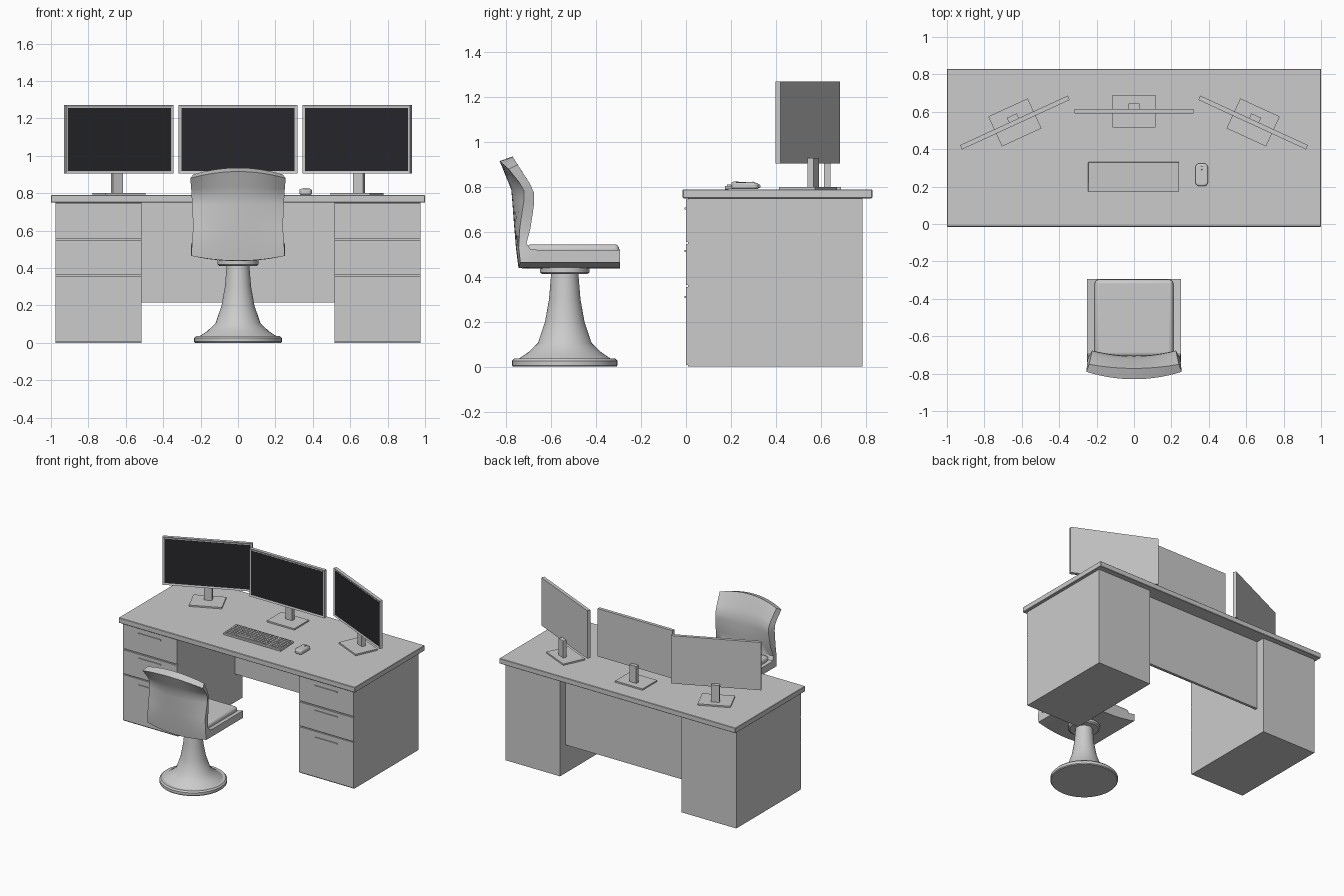
import bpy, bmesh, math
from mathutils import Matrix, Vector

if "Cube" in bpy.data.objects:
    bpy.data.objects.remove(bpy.data.objects["Cube"])


def finish(name, bm, matrix=None, smooth=False, bevel=0, segs=2, mat=None):
    bmesh.ops.recalc_face_normals(bm, faces=bm.faces)
    me = bpy.data.meshes.new(name)
    bm.to_mesh(me)
    bm.free()
    ob = bpy.data.objects.new(name, me)
    bpy.context.collection.objects.link(ob)
    if matrix:
        ob.matrix_world = matrix
    if bevel:
        m = ob.modifiers.new("bevel", "BEVEL")
        m.width, m.segments = bevel, segs
    if mat:
        me.materials.append(mat)
    if smooth:
        bpy.ops.object.select_all(action='DESELECT')
        ob.select_set(True)
        bpy.context.view_layer.objects.active = ob
        bpy.ops.object.shade_smooth_by_angle(angle=math.radians(35))
    return ob


def add_box(bm, x0, x1, y0, y1, z0, z1):
    m = Matrix.Translation(((x0 + x1) / 2, (y0 + y1) / 2, (z0 + z1) / 2)) @ \
        Matrix.Diagonal((x1 - x0, y1 - y0, z1 - z0, 1))
    return bmesh.ops.create_cube(bm, size=1, matrix=m)


def box(name, *dims, **kw):
    bm = bmesh.new()
    add_box(bm, *dims)
    return finish(name, bm, **kw)


def lathe(name, profile, center, steps=40):
    bm = bmesh.new()
    vs = [bm.verts.new((r, 0, z)) for r, z in profile]
    es = [bm.edges.new(p) for p in zip(vs, vs[1:])]
    bmesh.ops.spin(bm, geom=vs + es, cent=(0, 0, 0), axis=(0, 0, 1),
                   angle=2 * math.pi, steps=steps)
    bmesh.ops.remove_doubles(bm, verts=bm.verts, dist=1e-5)
    return finish(name, bm, Matrix.Translation(center), smooth=True)


dark = bpy.data.materials.new("screen_dark")
dark.diffuse_color = (0.02, 0.02, 0.025, 1)
dark.use_nodes = True
dark.node_tree.nodes["Principled BSDF"].inputs["Base Color"].default_value = dark.diffuse_color

# Desk: top, back panel, two drawer pedestals
box("desk_top", -1, 1, -0.015, 0.83, 0.75, 0.79, bevel=0.003, segs=1)
box("modesty_panel", -0.515, 0.515, 0.70, 0.72, 0.215, 0.75)
for side, s in (("left", -1), ("right", 1)):
    cx = s * 0.746
    box(side + "_pedestal", cx - 0.231, cx + 0.231, 0.01, 0.787, 0, 0.75)
    drawers = ((0.556, 0.745, 0.705), (0.364, 0.546, 0.515), (0.008, 0.356, 0.31))
    for i, (z0, z1, hz) in enumerate(drawers):
        box(f"{side}_drawer_{i}", cx - 0.229, cx + 0.229, 0.001, 0.012, z0, z1)
        box(f"{side}_handle_{i}", cx - 0.095, cx + 0.095, -0.006, 0.002, hz - 0.004, hz + 0.004)

# Three monitors angled around the user
for name, x, y, a in (("left", -0.637, 0.543, 24.7), ("center", 0, 0.603, 0),
                      ("right", 0.637, 0.543, -24.7)):
    m = Matrix.Translation((x, y, 0)) @ Matrix.Rotation(math.radians(a), 4, 'Z')
    # body with a bezel stepped in around the screen
    bm = bmesh.new()
    add_box(bm, -0.317, 0.317, -0.013, 0.012, 0.905, 1.271)
    bm.normal_update()
    front = [f for f in bm.faces if f.normal.y < -0.9]
    bmesh.ops.inset_region(bm, faces=front, thickness=0.014)
    bmesh.ops.translate(bm, verts=front[0].verts, vec=(0, 0.003, 0))
    finish(name + "_monitor_body", bm, m)
    box(name + "_screen", -0.303, 0.303, -0.011, -0.005, 0.919, 1.257, matrix=m, mat=dark)
    box(name + "_monitor_post", -0.029, 0.029, 0.011, 0.04, 0.795, 0.93, matrix=m)
    box(name + "_monitor_base", -0.116, 0.116, -0.088, 0.088, 0.79, 0.801, matrix=m)

# Keyboard: tilted slab with a main block and a number pad
km = Matrix.Translation((-0.002, 0.252, 0.797)) @ Matrix.Rotation(math.radians(2.5), 4, 'X')
box("keyboard_body", -0.243, 0.243, -0.079, 0.079, -0.004, 0.011, matrix=km, bevel=0.003)
bm = bmesh.new()
for start, cols in ((-0.236, 15), (0.14, 4)):
    for r in range(6):
        for c in range(cols):
            if r == 0 and start < 0 and 4 <= c <= 9:
                continue
            kx, ky = start + c * 0.0242, -0.068 + r * 0.0225
            add_box(bm, kx, kx + 0.02, ky, ky + 0.018, 0.01, 0.017)
add_box(bm, -0.236 + 4 * 0.0242, -0.236 + 9 * 0.0242 + 0.02, -0.068, -0.05, 0.01, 0.017)
finish("keyboard_keys", bm, km)

# Mouse with a scroll wheel
bm = bmesh.new()
add_box(bm, -0.033, 0.033, -0.061, 0.061, 0, 0.033)
bm.normal_update()
bmesh.ops.bevel(bm, geom=[e for e in bm.edges if abs(e.verts[0].co.z - e.verts[1].co.z) > 0.01],
                offset=0.022, segments=5, profile=0.5, affect='EDGES')
for v in bm.verts:
    if v.co.z > 0.02:
        v.co.z -= 0.006 * (v.co.y > 0.03)
finish("mouse", bm, Matrix.Translation((0.362, 0.263, 0.791)), smooth=True, bevel=0.009, segs=3)
bm = bmesh.new()
bmesh.ops.create_cone(bm, cap_ends=True, segments=16, radius1=0.011, radius2=0.011, depth=0.007,
                      matrix=Matrix.Rotation(math.pi / 2, 4, 'Y'))
finish("mouse_wheel", bm, Matrix.Translation((0.362, 0.298, 0.813)), smooth=True)

# Chair pedestal: round foot, flared column, plate under the seat
c = (0, -0.54, 0)
lathe("chair_foot", [(0, 0), (0.23, 0), (0.235, 0.006), (0.235, 0.026), (0.225, 0.036), (0, 0.037)], c)
lathe("chair_column", [(0.205, 0.036), (0.165, 0.062), (0.12, 0.105), (0.088, 0.2),
                       (0.07, 0.3), (0.06, 0.42)], c)
lathe("chair_plate", [(0, 0.412), (0.1, 0.412), (0.11, 0.42), (0.11, 0.445), (0, 0.445)], c)

# Chair shell: one bent strip, bowed across its width
# inner y z, outer y z, bow y z, inner and outer half width
stations = [
    (-0.295, 0.520, -0.295, 0.465, 0.000, -0.028, 0.25, 0.25),
    (-0.660, 0.520, -0.690, 0.465, 0.000, -0.028, 0.25, 0.25),
    (-0.695, 0.525, -0.738, 0.465, -0.008, -0.026, 0.25, 0.25),
    (-0.710, 0.550, -0.745, 0.530, -0.012, -0.005, 0.243, 0.246),
    (-0.692, 0.620, -0.740, 0.620, -0.025, 0.000, 0.232, 0.24),
    (-0.676, 0.730, -0.722, 0.740, -0.052, 0.000, 0.225, 0.245),
    (-0.677, 0.775, -0.722, 0.785, -0.056, 0.003, 0.225, 0.248),
    (-0.695, 0.815, -0.742, 0.820, -0.055, 0.015, 0.228, 0.25),
    (-0.750, 0.900, -0.790, 0.880, -0.040, 0.036, 0.240, 0.255),
]
N = 14
bm = bmesh.new()
rings = []
for iy, iz, oy, oz, by, bz, wi, wo in stations:
    us = [2 * i / N - 1 for i in range(N + 1)]
    ring = [bm.verts.new((wi * u, iy + 0.55 * by * (1 - u * u), iz + bz * (1 - u * u))) for u in us]
    ring += [bm.verts.new((wo * u, oy + by * (1 - u * u), oz + bz * (1 - u * u))) for u in us[::-1]]
    rings.append(ring)
for a, b in zip(rings, rings[1:]):
    for i in range(len(a)):
        j = (i + 1) % len(a)
        bm.faces.new((a[i], a[j], b[j], b[i]))
for ring in (rings[0], rings[-1]):
    for i in range(N):
        bm.faces.new((ring[i], ring[i + 1], ring[-2 - i], ring[-1 - i]))
finish("chair_shell", bm, smooth=True)

# Seat cushion with rounded top
bm = bmesh.new()
add_box(bm, -0.21, 0.21, -0.71, -0.297, 0.48, 0.545)
finish("seat_cushion", bm, smooth=True, bevel=0.022, segs=4)
